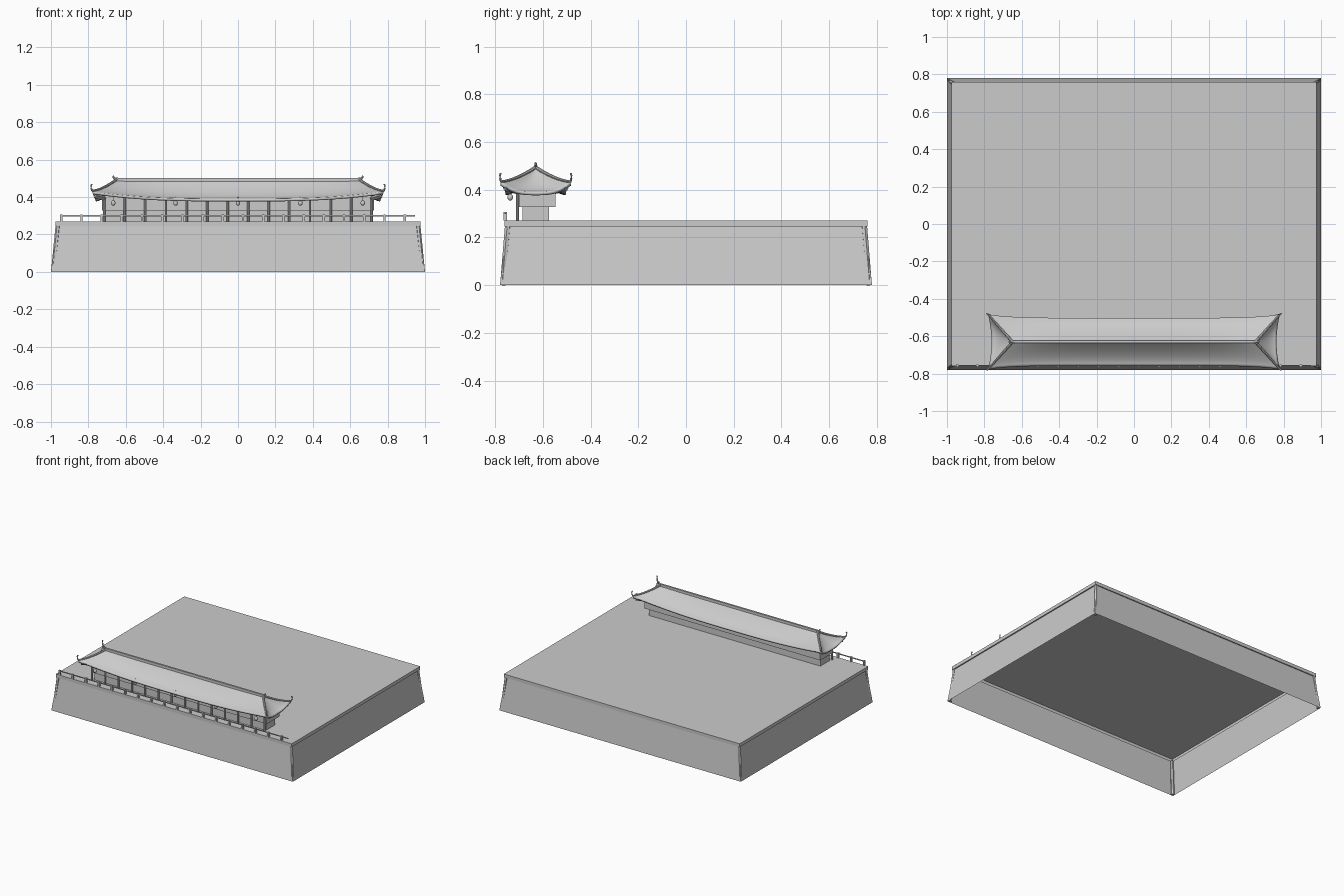
import bpy, bmesh, math
from mathutils import Vector

if "Cube" in bpy.data.objects:
    bpy.data.objects.remove(bpy.data.objects["Cube"])

CY = -0.63  # depth centre of the hall


def make(name, verts, faces, smooth=False):
    me = bpy.data.meshes.new(name)
    me.from_pydata(verts, [], faces)
    bm = bmesh.new()
    bm.from_mesh(me)
    bmesh.ops.remove_doubles(bm, verts=bm.verts, dist=1e-5)
    bmesh.ops.recalc_face_normals(bm, faces=bm.faces)
    bm.to_mesh(me)
    bm.free()
    ob = bpy.data.objects.new(name, me)
    bpy.context.collection.objects.link(ob)
    if smooth:
        me.shade_smooth()
    return ob


def box(name, x0, x1, y0, y1, z0, z1):
    v = [(x, y, z) for z in (z0, z1) for x, y in ((x0, y0), (x1, y0), (x1, y1), (x0, y1))]
    return make(name, v, [(3, 2, 1, 0), (4, 5, 6, 7), (0, 1, 5, 4), (1, 2, 6, 5), (2, 3, 7, 6), (3, 0, 4, 7)])


def tube(name, pts, r0, r1=None, sides=8):
    """Swept round bar through pts, tapering from r0 to r1."""
    r1 = r0 if r1 is None else r1
    pts = [Vector(p) for p in pts]
    verts, faces, n = [], [], len(pts)
    for i, p in enumerate(pts):
        d = (pts[min(i + 1, n - 1)] - pts[max(i - 1, 0)]).normalized()
        a = d.cross(Vector((0, 0, 1)))
        if a.length < 0.05:
            a = Vector((1, 0, 0))
        a.normalize()
        b = d.cross(a)
        r = r0 + (r1 - r0) * i / (n - 1)
        for k in range(sides):
            t = 2 * math.pi * k / sides
            verts.append(p + r * (math.cos(t) * a + math.sin(t) * b))
    for i in range(n - 1):
        for k in range(sides):
            j = (k + 1) % sides
            faces.append((i * sides + k, i * sides + j, (i + 1) * sides + j, (i + 1) * sides + k))
    faces += [tuple(range(sides)), tuple(range((n - 1) * sides, n * sides))]
    return make(name, verts, faces)


# Battered platform, open underneath, with a coping band
rings = [(1, .78, 0), (.968, .752, .245), (.977, .76, .245), (.977, .76, .27)]
v = [(sx * x, sy * y, z) for x, y, z in rings for sx, sy in ((-1, -1), (1, -1), (1, 1), (-1, 1))]
f = [(4 * i + k, 4 * i + (k + 1) % 4, 4 * i + 4 + (k + 1) % 4, 4 * i + 4 + k) for i in range(3) for k in range(4)]
make("platform", v, f + [(12, 13, 14, 15)])
for sx in (-1, 1):
    for sy in (-1, 1):
        tube("corner_trim", [(sx * .988, sy * .768, 0), (sx * .964, sy * .748, .245)], .012, sides=6)

# Front railing
for i in range(18):
    x = -.945 + i * .108
    box("rail_post", x - .006, x + .006, -.764, -.75, .27, .306)
box("rail_bar", -.945, .945, -.76, -.754, .297, .303)

# Hall body, columns and lanterns
box("lower_wall", -.71, .71, -.685, -.575, .27, .328)
box("upper_wall", -.728, .728, -.70, -.548, .328, .405)
for i in range(14):
    x = -.715 + i * .11
    tube("column", [(x, -.706, .27), (x, -.706, .40)], .0065)
for i in range(5):
    x = -.667 + i * .3335
    bpy.ops.mesh.primitive_uv_sphere_add(segments=16, ring_count=8, radius=1, location=(x, -.737, .368))
    bpy.context.object.name = "lantern"
    bpy.context.object.scale = (.012, .012, .014)
    bpy.ops.object.shade_smooth()
    tube("lantern_cord", [(x, -.737, .37), (x, -.737, .40)], .002, sides=6)


# Curved hip roof
def drop(eave_z, t):
    return eave_z + (.49 - eave_z) * (1 - t) ** 1.6


def long_side(u, t, s):
    dep = .128 + .018 * abs(u) ** 6
    return ((.65 + .13 * t) * u, CY + s * dep * t, drop(.39 + .04 * abs(u) ** 3, t))


def short_side(w, t, s):
    x = .65 + t * (.13 - .018 * (1 - w * w))
    return (s * x, CY + .146 * w * t, drop(.39 + .04 * abs(w) ** 3, t))


verts, faces, T = [], [], 10
for fn, n in ((long_side, 40), (short_side, 12)):
    for s in (-1, 1):
        o = len(verts)
        verts += [fn(2 * i / n - 1, t / T, s) for i in range(n + 1) for t in range(T + 1)]
        faces += [(o + i * (T + 1) + t, o + (i + 1) * (T + 1) + t, o + (i + 1) * (T + 1) + t + 1, o + i * (T + 1) + t + 1)
                  for i in range(n) for t in range(T)]
# Drop zero-width quads collapsing at the ridge ends through merging
roof = make("roof", verts, faces)
bm = bmesh.new()
bm.from_mesh(roof.data)
for fc in bm.faces:
    if fc.normal.z < 0:
        fc.normal_flip()
bm.to_mesh(roof.data)
bm.free()
sol = roof.modifiers.new("thickness", 'SOLIDIFY')
sol.thickness = .014
sol.offset = -1
bpy.context.view_layer.objects.active = roof
bpy.ops.object.select_all(action='DESELECT')
roof.select_set(True)
bpy.ops.object.shade_smooth_by_angle(angle=math.radians(30))

# Main ridge, hip ridges with upturned horns, corner rafters
box("ridge", -.66, .66, CY - .007, CY + .007, .482, .502)
for sx in (-1, 1):
    tube("ridge_horn", [(sx * .64, CY, .495), (sx * .658, CY, .499), (sx * .666, CY, .506), (sx * .668, CY, .514)], .008, .004)
    for sy in (-1, 1):
        pts = [long_side(sx, t / 8, sy) for t in range(9)]
        pts = [(x, y, z + .004) for x, y, z in pts]
        pts += [(sx * .785, CY + sy * .149, .447), (sx * .786, CY + sy * .15, .458), (sx * .782, CY + sy * .147, .469)]
        tube("hip_ridge", pts, .008, .004)
        tube("corner_rafter", [(sx * .715, CY + sy * .075, .392), (sx * .765, CY + sy * .13, .408)], .012, sides=4)
